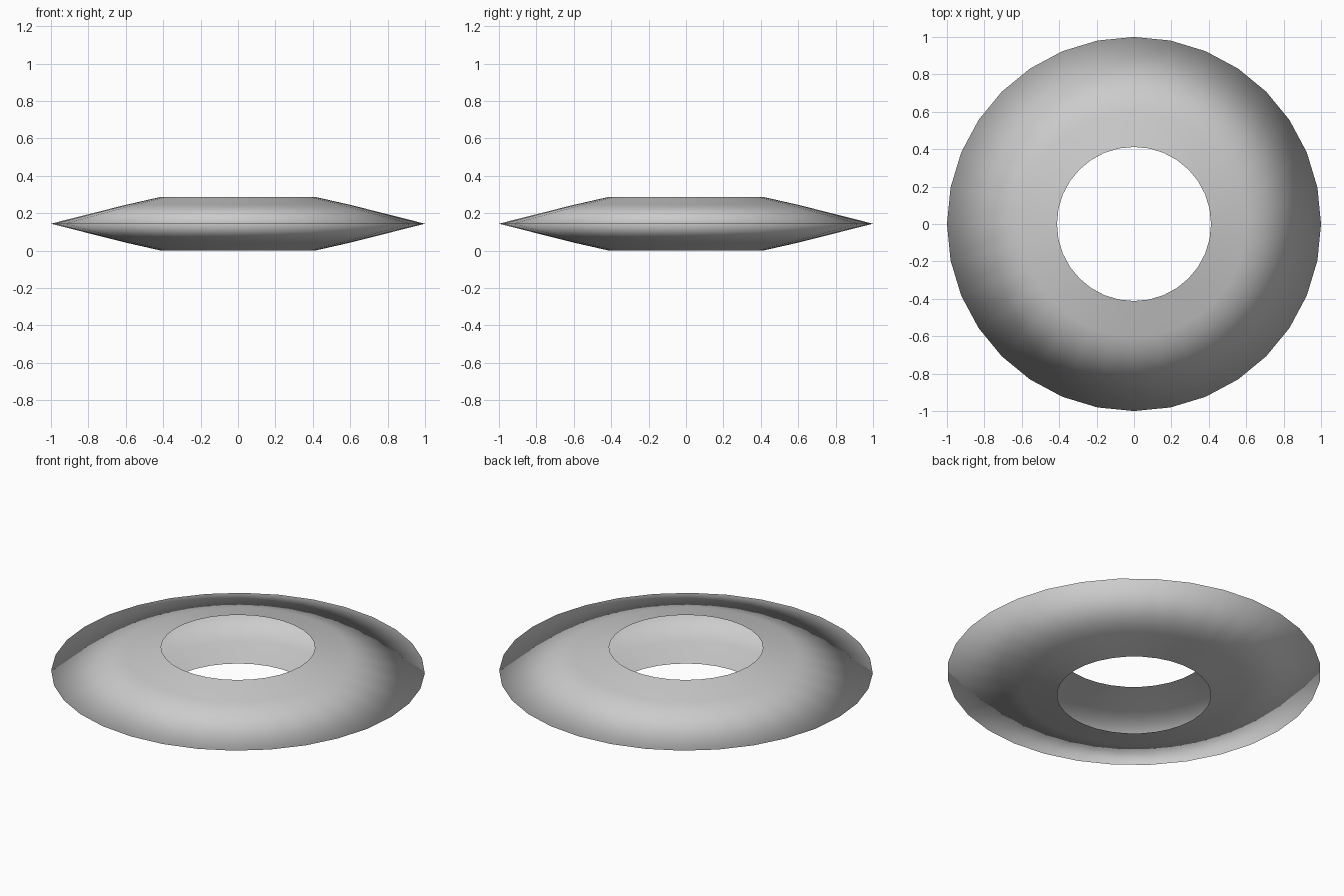
import bpy
import bmesh
from math import cos, sin, tau

if "Cube" in bpy.data.objects:
    bpy.data.objects.remove(bpy.data.objects["Cube"])

SIDES = 32

# Lens-shaped open shell: upper hole edge, out to the thin rim, back to lower hole edge
profile = [(0.412, 0.287), (0.60, 0.2445), (1.0, 0.1435), (0.60, 0.0425), (0.412, 0.0)]


def lathe(name, points, sides):
    """Revolve an open profile around z as a smooth surface."""
    bm = bmesh.new()
    rings = [[bm.verts.new((r * cos(tau * i / sides), r * sin(tau * i / sides), z))
              for i in range(sides)] for r, z in points]
    for upper, lower in zip(rings, rings[1:]):
        for i in range(sides):
            j = (i + 1) % sides
            face = bm.faces.new((upper[i], lower[i], lower[j], upper[j]))
            face.smooth = True
    mesh = bpy.data.meshes.new(name)
    bm.to_mesh(mesh)
    bm.free()
    obj = bpy.data.objects.new(name, mesh)
    bpy.context.collection.objects.link(obj)
    return obj


# Hollow ring, smooth all the way over the rim
lathe("hollow_ring", profile, SIDES)
